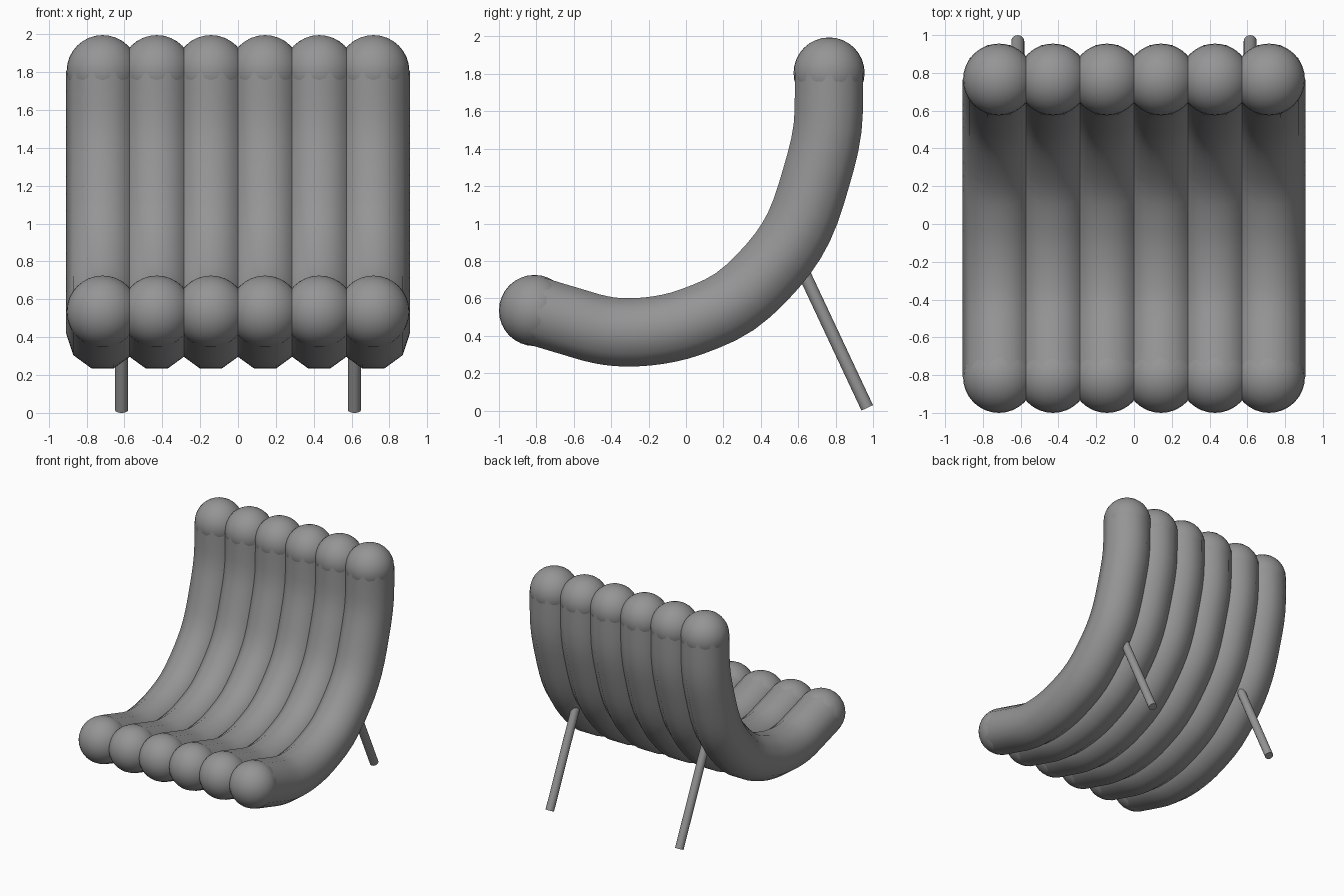
import bpy, bmesh, math
from mathutils import Vector

cube = bpy.data.objects.get("Cube")
if cube:
    bpy.data.objects.remove(cube, do_unlink=True)

# One grey for the whole chair
grey = bpy.data.materials.new("mid_grey")
grey.use_nodes = True
colour = (0.30, 0.30, 0.30, 1)
grey.diffuse_color = colour
grey.node_tree.nodes["Principled BSDF"].inputs["Base Color"].default_value = colour

TUBES, SPACING = 6, 0.286
TUBE_R, BALL_R, LEG_R = 0.192, 0.19, 0.034
SIDES = 10

# Side profile of a tube's centre line as (y, z), front edge to top of back
PROFILE = [(-0.81, 0.535), (-0.62, 0.478), (-0.46, 0.433), (-0.32, 0.418),
           (-0.15, 0.43), (0.03, 0.475), (0.26, 0.582), (0.465, 0.775),
           (0.603, 0.98), (0.697, 1.25), (0.757, 1.51), (0.765, 1.805)]


def finish(obj, name):
    obj.name = name
    obj.data.name = name
    obj.data.materials.append(grey)
    for face in obj.data.polygons:
        face.use_smooth = True
    return obj


def smooth_path(points, steps=3):
    """Catmull-Rom curve through the points."""
    pts = [Vector((0, y, z)) for y, z in points]
    pts = [2 * pts[0] - pts[1]] + pts + [2 * pts[-1] - pts[-2]]
    path = []
    for a, b, c, d in zip(pts, pts[1:], pts[2:], pts[3:]):
        for i in range(steps):
            t = i / steps
            path.append(b + (c - a) * t / 2 + (2 * a - 5 * b + 4 * c - d) * t**2 / 2
                        + (3 * b - a - 3 * c + d) * t**3 / 2)
    return path + [pts[-2]]


def add_tube(x, path, name):
    bm = bmesh.new()
    rings = []
    for i, p in enumerate(path):
        tangent = path[min(i + 1, len(path) - 1)] - path[max(i - 1, 0)]
        side = Vector((1, 0, 0))
        up = side.cross(tangent.normalized())
        angles = [2 * math.pi * k / SIDES for k in range(SIDES)]
        rings.append([bm.verts.new(p + TUBE_R * (side * math.cos(a) + up * math.sin(a)))
                      for a in angles])
    for r, s in zip(rings, rings[1:]):
        for k in range(SIDES):
            n = (k + 1) % SIDES
            bm.faces.new((r[k], r[n], s[n], s[k]))
    bmesh.ops.recalc_face_normals(bm, faces=bm.faces)
    mesh = bpy.data.meshes.new(name)
    bm.to_mesh(mesh)
    bm.free()
    obj = bpy.data.objects.new(name, mesh)
    obj.location.x = x
    bpy.context.collection.objects.link(obj)
    finish(obj, name)


def add_ball(x, end, name):
    bpy.ops.mesh.primitive_uv_sphere_add(segments=32, ring_count=16, radius=BALL_R,
                                         location=(x, *end))
    finish(bpy.context.object, name)


# Padded tubes with a ball at each end
path = smooth_path(PROFILE)
for i in range(TUBES):
    x = (i - (TUBES - 1) / 2) * SPACING
    add_tube(x, path, f"cushion_tube_{i + 1}")
    add_ball(x, PROFILE[0], f"front_ball_{i + 1}")
    add_ball(x, PROFILE[-1], f"top_ball_{i + 1}")

# Slanted back legs
for label, sign in (("left", 1), ("right", -1)):
    foot = Vector((sign * 0.615, 0.969, 0.0145))
    top = Vector((sign * 0.615, 0.591, 0.82))
    axis = top - foot
    bpy.ops.mesh.primitive_cylinder_add(vertices=24, radius=LEG_R, depth=axis.length,
                                        location=(foot + top) / 2)
    leg = bpy.context.object
    leg.rotation_euler = axis.to_track_quat('Z', 'Y').to_euler()
    finish(leg, f"back_leg_{label}")
    bpy.ops.object.shade_smooth_by_angle(angle=math.radians(40))
